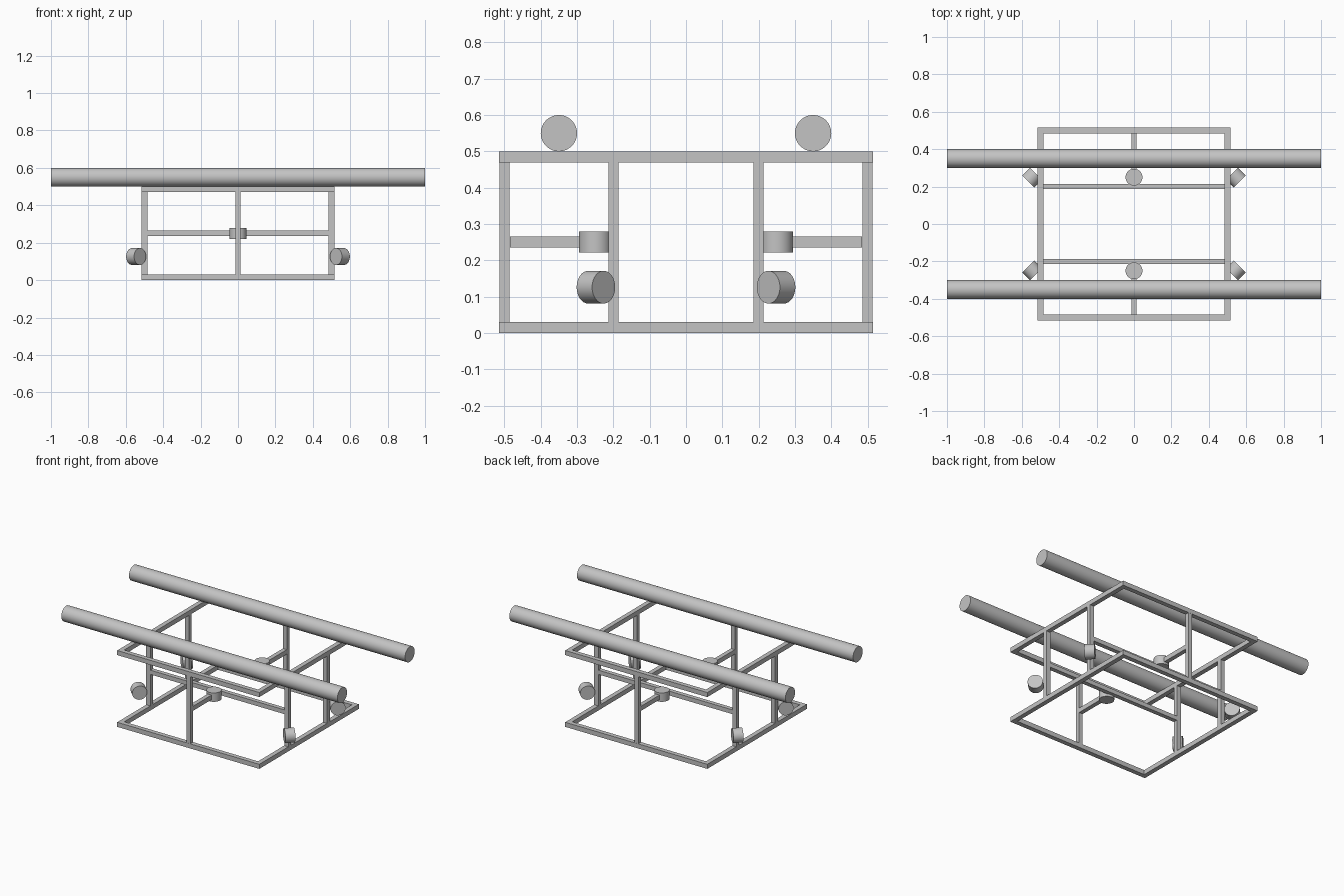
import bpy
import math
from mathutils import Vector

cube = bpy.data.objects.get("Cube")
if cube:
    bpy.data.objects.remove(cube, do_unlink=True)

# Single grey finish
grey = bpy.data.materials.new("plain grey")
grey.use_nodes = True
colour = (0.55, 0.55, 0.55, 1.0)
grey.diffuse_color = colour
grey.node_tree.nodes["Principled BSDF"].inputs["Base Color"].default_value = colour


def bar(name, low, high):
    """Square bar spanning two opposite corners."""
    low, high = Vector(low), Vector(high)
    bpy.ops.mesh.primitive_cube_add(size=1, location=(low + high) / 2)
    ob = bpy.context.object
    ob.name = name
    ob.scale = high - low
    bpy.ops.object.transform_apply(location=False, rotation=False, scale=True)
    ob.data.materials.append(grey)


def cylinder(name, centre, axis, radius, length):
    """Smooth capped cylinder along an axis."""
    rot = Vector(axis).to_track_quat('Z', 'Y').to_euler()
    bpy.ops.mesh.primitive_cylinder_add(vertices=48, radius=radius, depth=length,
                                        location=centre, rotation=rot)
    ob = bpy.context.object
    ob.name = name
    bpy.ops.object.shade_smooth_by_angle(angle=math.radians(40))
    ob.data.materials.append(grey)


OUT, INN = 0.515, 0.485   # outer and inner edge of the frame
T = 0.014                 # half thickness of posts and cross bars
MID = 0.25                # height of the cross bars

# Lower and upper rectangular frames
for level, z in (("lower", 0.0), ("upper", 0.47)):
    for side, s in (("left", 1), ("right", -1)):
        x0, x1 = sorted((s * INN, s * OUT))
        bar(f"{level}_{side}_rail", (x0, -OUT, z), (x1, OUT, z + 0.03))
    for end, s in (("front", -1), ("back", 1)):
        y0, y1 = sorted((s * INN, s * OUT))
        bar(f"{level}_{end}_rail", (-INN, y0, z), (INN, y1, z + 0.03))

for end, e in (("front", -1), ("back", 1)):
    # Centre post, cross bar and the strut joining them
    y = 0.5 * e
    bar(f"{end}_centre_post", (-T, y - T, 0.03), (T, y + T, 0.47))
    y = 0.2 * e
    bar(f"{end}_cross_bar", (-INN, y - T, MID - T), (INN, y + T, MID + T))
    y0, y1 = sorted((0.2 * e + T * e, INN * e))
    bar(f"{end}_strut", (-T, y0, MID - 0.015), (T, y1, MID + 0.015))

    # Upright thruster on the strut
    cylinder(f"{end}_vertical_thruster", (0, 0.25 * e, MID), (0, 0, 1), 0.045, 0.058)

    # Long float tube resting on the upper frame
    cylinder(f"{end}_float_tube", (0, 0.35 * e, 0.55), (1, 0, 0), 0.05, 2.0)

    # Side posts, each with a diagonal thruster
    for side, s in (("left", 1), ("right", -1)):
        x, y = 0.5 * s, 0.2 * e
        bar(f"{end}_{side}_post", (x - 0.015, y - T, 0.03), (x + 0.015, y + T, 0.47))
        cylinder(f"{end}_{side}_diagonal_thruster", (0.545 * s, 0.248 * e, 0.126),
                 (s, -e, 0), 0.045, 0.06)
